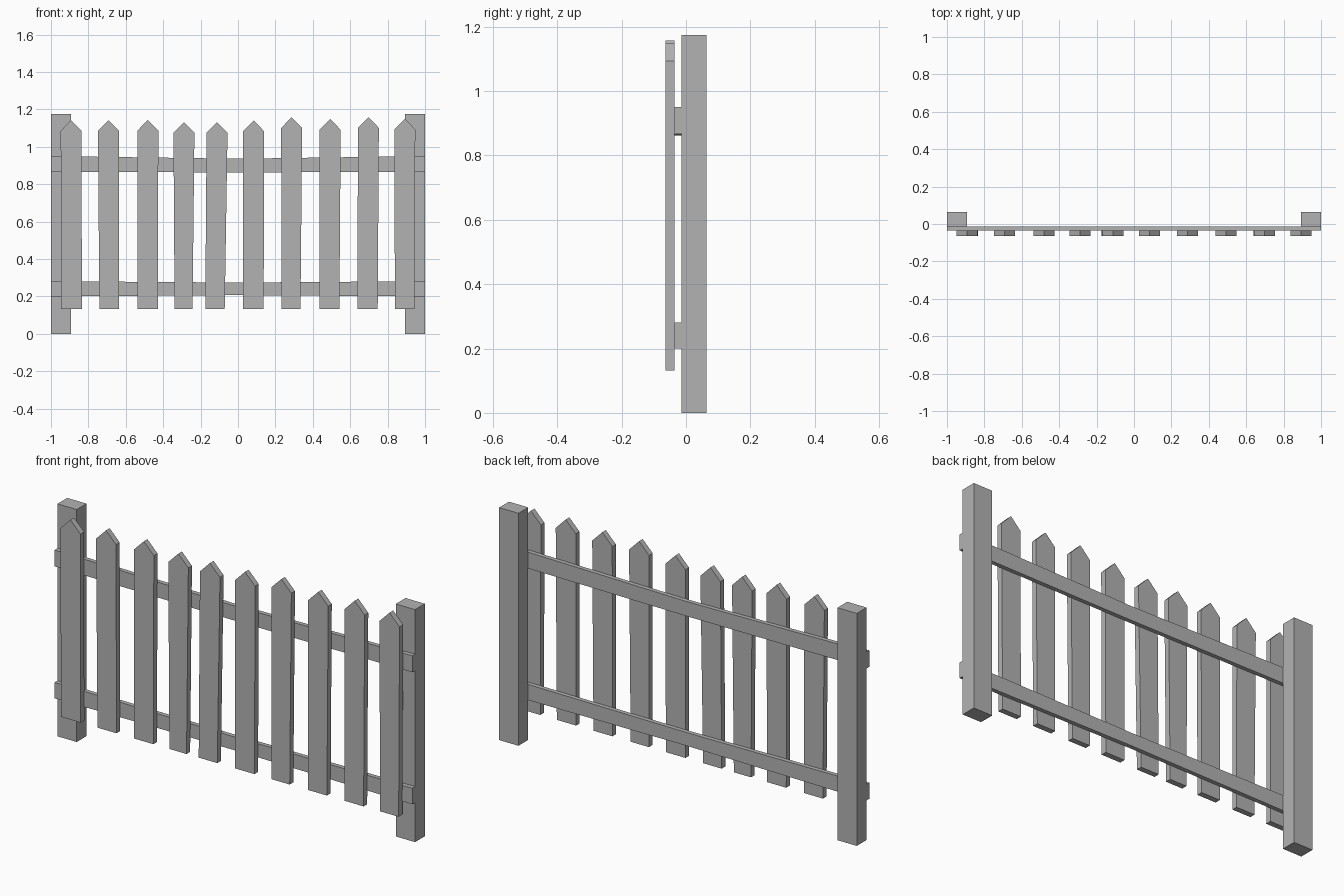
import bpy
import bmesh

cube = bpy.data.objects.get("Cube")
if cube:
    bpy.data.objects.remove(cube, do_unlink=True)

wood = bpy.data.materials.new("grey_wood")
wood.use_nodes = True
GREY = (0.45, 0.45, 0.45, 1)
wood.diffuse_color = GREY
wood.node_tree.nodes["Principled BSDF"].inputs["Base Color"].default_value = GREY


def slab(name, outline, front, back):
    """Extrude an x-z outline (counter-clockwise from the front) along y."""
    bm = bmesh.new()
    face = bm.faces.new([bm.verts.new((x, front, z)) for x, z in outline])
    grown = bmesh.ops.extrude_face_region(bm, geom=[face])["geom"]
    verts = [v for v in grown if isinstance(v, bmesh.types.BMVert)]
    bmesh.ops.translate(bm, verts=verts, vec=(0, back - front, 0))
    bmesh.ops.recalc_face_normals(bm, faces=bm.faces)
    mesh = bpy.data.meshes.new(name)
    bm.to_mesh(mesh)
    bm.free()
    mesh.materials.append(wood)
    obj = bpy.data.objects.new(name, mesh)
    bpy.context.collection.objects.link(obj)
    return obj


# Corner posts
for name, x in (("right_post", -1), ("left_post", 0.892)):
    slab(name, [(x, 0), (x + 0.108, 0), (x + 0.108, 1.175), (x, 1.175)], -0.014, 0.064)

# Rails, slightly narrower and lower in the middle
for name, low, high, mid_low, mid_high in (
        ("lower_rail", 0.2, 0.281, 0.207, 0.274),
        ("upper_rail", 0.867, 0.95, 0.862, 0.936)):
    slab(name, [(-1, low), (0, mid_low), (1, low),
                (1, high), (0, mid_high), (-1, high)], -0.036, -0.014)

# Pickets: bottom centre, top centre, bottom half width, peak height
pickets = [
    (-0.89, -0.892, 0.055, 1.142), (-0.688, -0.693, 0.053, 1.142),
    (-0.482, -0.482, 0.054, 1.143), (-0.291, -0.289, 0.048, 1.132),
    (-0.123, -0.112, 0.052, 1.132), (0.082, 0.084, 0.055, 1.14),
    (0.283, 0.287, 0.051, 1.158), (0.489, 0.493, 0.053, 1.148),
    (0.693, 0.697, 0.054, 1.158), (0.891, 0.892, 0.052, 1.15),
]
for i, (bottom, top, half, peak) in enumerate(pickets):
    shoulder = peak - 0.057
    slab(f"picket_{i + 1}", [
        (bottom - half, 0.132), (bottom + half, 0.132),
        (top + 0.056, shoulder), (top, peak), (top - 0.056, shoulder),
    ], -0.064, -0.035)
